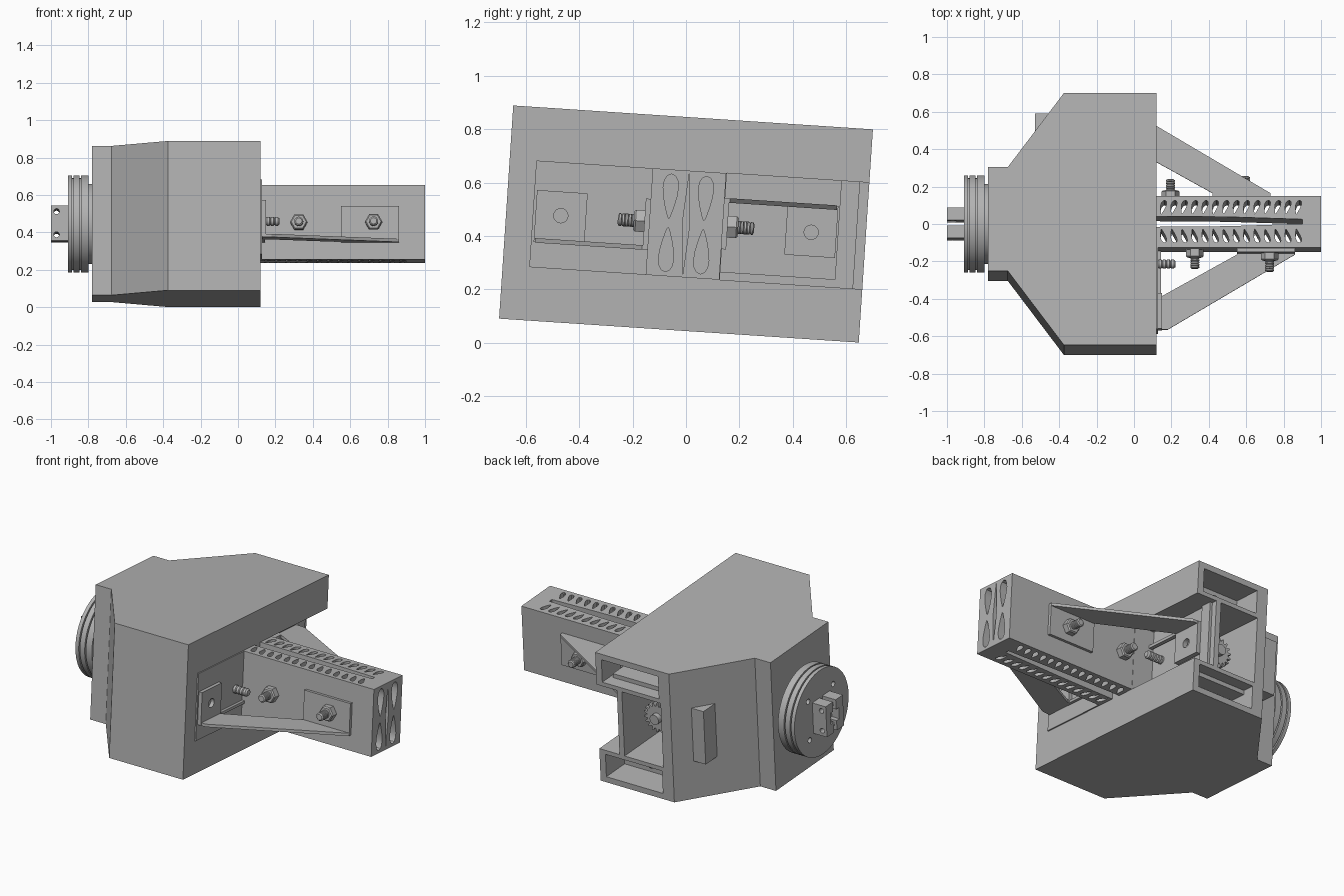
import bpy, bmesh
from math import pi, cos, sin, radians
from mathutils import Matrix, Vector

if "Cube" in bpy.data.objects:
    bpy.data.objects.remove(bpy.data.objects["Cube"], do_unlink=True)

grey = bpy.data.materials.new("plain grey")
grey.use_nodes = True
GREY = (0.45, 0.45, 0.45, 1)
grey.diffuse_color = GREY
grey.node_tree.nodes["Principled BSDF"].inputs["Base Color"].default_value = GREY
parts = []


def finish(name, bm, keep=True):
    bmesh.ops.recalc_face_normals(bm, faces=bm.faces)
    mesh = bpy.data.meshes.new(name)
    bm.to_mesh(mesh)
    bm.free()
    mesh.materials.append(grey)
    ob = bpy.data.objects.new(name, mesh)
    bpy.context.collection.objects.link(ob)
    if keep:
        parts.append(ob)
    return ob


def add_prism(bm, points, low, high, axis="z"):
    """Extrude a 2D outline along an axis."""
    place = {"z": lambda a, b, c: (a, b, c), "x": lambda a, b, c: (c, a, b),
             "y": lambda a, b, c: (a, c, b)}[axis]
    rings = [[bm.verts.new(place(a, b, h)) for a, b in points] for h in (low, high)]
    n = len(points)
    for ring in rings:
        bm.faces.new(ring)
    for i in range(n):
        j = (i + 1) % n
        bm.faces.new((rings[0][i], rings[0][j], rings[1][j], rings[1][i]))


def add_box(bm, x, y, z):
    add_prism(bm, [(x[0], y[0]), (x[1], y[0]), (x[1], y[1]), (x[0], y[1])], *z)


def box(name, x, y, z):
    bm = bmesh.new()
    add_box(bm, x, y, z)
    return finish(name, bm)


def lathe(name, profile, origin, direction, sides=32):
    """Revolve (radius, height) points about an axis."""
    bm = bmesh.new()
    rings = [[bm.verts.new((r * cos(2 * pi * i / sides), r * sin(2 * pi * i / sides), h))
              for i in range(sides)] for r, h in profile]
    for a, b in zip(rings, rings[1:]):
        for i in range(sides):
            j = (i + 1) % sides
            bm.faces.new((a[i], a[j], b[j], b[i]))
    bm.faces.new(rings[0])
    bm.faces.new(rings[-1])
    turn = Vector((0, 0, 1)).rotation_difference(Vector(direction)).to_matrix().to_4x4()
    bm.transform(Matrix.Translation(origin) @ turn)
    return finish(name, bm)


def carve(ob, bm):
    """Subtract the cutter shapes from a part."""
    cutter = finish("cutter", bm, keep=False)
    cutter.hide_render = True
    mod = ob.modifiers.new("cut", "BOOLEAN")
    mod.operation, mod.solver, mod.object = "DIFFERENCE", "EXACT", cutter
    bpy.context.view_layer.update()
    mesh = bpy.data.meshes.new_from_object(ob.evaluated_get(bpy.context.evaluated_depsgraph_get()))
    ob.modifiers.clear()
    ob.data = mesh
    bpy.data.objects.remove(cutter, do_unlink=True)


def teardrop(cx, cy, half_w, half_h, flip):
    """Outline that is round at one end and narrow at the other."""
    pts = []
    for i in range(16):
        t = 2 * pi * i / 16
        width = half_w * (0.62 + 0.38 * sin(t))
        pts.append((cx + cos(t) * width, cy + flip * sin(t) * half_h))
    return pts


def circle(cx, cy, r, n=16):
    return [(cx + r * cos(2 * pi * i / n), cy + r * sin(2 * pi * i / n)) for i in range(n)]


# Housing
side = [(-0.78, 0.278), (-0.675, 0.278), (-0.375, 0.675), (0.12, 0.675)]
bm = bmesh.new()
add_prism(bm, side + [(x, -y) for x, y in reversed(side)], -0.4, 0.4)
housing = finish("housing", bm)
bm = bmesh.new()
add_box(bm, (-0.016, 0.2), (0.14, 0.8), (-0.2, 0.2))
carve(housing, bm)
bm = bmesh.new()
add_box(bm, (-0.31, -0.05), (0.32, 0.8), (-0.2, 0.2))
for s in (-1, 1):
    add_box(bm, (-0.3, 0.08), (0.5, 0.8), sorted((s * 0.225, s * 0.365)))
carve(housing, bm)
box("slot_post", (-0.03, 0.0), (0.57, 0.64), (-0.2, 0.2))
box("slot_lip", (-0.02, -0.005), (0.14, 0.57), (-0.2, -0.17))
for s in (-1, 1):
    box("pocket_rib", (-0.3, 0.06), (0.5, 0.6), sorted((s * 0.225, s * 0.25)))
    lathe("pocket_screw", [(0.025, 0), (0.025, 0.03), (0.012, 0.04)], (-0.12, 0.5, s * 0.3), (0, 1, 0))

# Side boss on the sloped wall
bm = bmesh.new()
add_prism(bm, [(-0.53, 0.46), (-0.53, 0.58), (-0.45, 0.58), (-0.42, 0.56), (-0.42, 0.46)], -0.165, 0.165)
boss = finish("side_boss", bm)

# Gear and screws inside the housing
bm = bmesh.new()
outline = []
for i in range(18):
    for k, r in enumerate((0.07, 0.07, 0.09, 0.09)):
        t = 2 * pi * (i + k / 4) / 18
        outline.append((-0.17 + r * cos(t), r * sin(t)))
add_prism(bm, outline, 0.46, 0.52, "y")
finish("gear", bm)
lathe("gear_shaft", [(0.03, 0), (0.03, 0.25)], (-0.17, 0.3, 0), (0, 1, 0))
for z in (-0.14, 0.14):
    lathe("inner_screw", [(0.035, 0), (0.035, 0.03), (0.018, 0.03), (0.018, 0.02)],
          (-0.24, 0.32, z), (0, 1, 0))

# Arm: two perforated halves with a tapering gap
arm = box("arm", (0.0, 1.0), (-0.138, 0.138), (-0.2, 0.2))
bm = bmesh.new()
add_prism(bm, [(-0.1, 0.03), (-0.1, -0.03), (0.5, -0.025), (0.9, -0.012), (0.9, 0.012), (0.5, 0.025)], -0.3, 0.3)
for s in (-1, 1):
    for i in range(14):
        shape = teardrop(0.155 + i * 0.0555, s * 0.077, 0.021, 0.036, s)
        lean = [(x + (y - s * 0.077) * s * 0.25, y) for x, y in shape]
        add_prism(bm, lean, -0.3, 0.3)
carve(arm, bm)
bm = bmesh.new()
for s in (-1, 1):
    for t in (-1, 1):
        add_prism(bm, teardrop(s * 0.066, t * 0.1, 0.04, 0.083, t), 0.93, 1.1, "x")
add_prism(bm, [(0, -0.192), (0.014, 0), (0, 0.192), (-0.014, 0)], 0.905, 1.1, "x")
carve(arm, bm)


def threaded(name, origin, direction, length, radius=0.024):
    profile = []
    steps = 5
    for i in range(steps):
        profile += [(radius, length * i / steps), (radius, length * (i + 0.6) / steps),
                    (radius * 0.8, length * (i + 0.8) / steps)]
    lathe(name, profile + [(radius * 0.7, length)], origin, direction, 16)


def bolt(x, y):
    lathe("hex_nut", [(0.047, 0), (0.047, 0.035), (0.04, 0.042)], (x, y, 0), (0, -1, 0), 6)
    threaded("bolt_thread", (x, y - 0.04, 0), (0, -1, 0), 0.062)


# One bracket with its bolts, then the same turned half round for the back
def bracket_set(shift, back):
    start = len(parts)
    bm = bmesh.new()
    base_x, wall = 0.12 + shift, -0.138
    add_box(bm, (base_x, base_x + 0.03), (-0.565, -0.375), (-0.105, 0.09))
    carve_hole = bmesh.new()
    add_prism(carve_hole, circle(-0.47, 0, 0.027), base_x - 0.1, base_x + 0.1, "x")
    carve(finish("bracket_foot", bm), carve_hole)
    x = shift
    bm = bmesh.new()
    add_prism(bm, [(0.13 + x, -0.56), (0.18 + x, -0.56), (0.86 + x, wall - 0.02), (0.86 + x, wall),
                   (0.55 + x, wall), (0.55 + x, wall - 0.02), (0.15 + x, -0.38), (0.13 + x, -0.38)],
              -0.107, -0.09)
    finish("bracket_web", bm)
    box("bracket_pad", (0.55 + x, 0.86 + x), (wall - 0.018, wall), (-0.105, 0.085))
    box("bracket_ledge", (0.121 + x, 0.145 + x), (-0.4, wall), (-0.107, -0.09))
    bolt(0.325 + x, wall)
    bolt(0.725 + x, wall - 0.016)
    threaded("stud", (0.11 + x, -0.215, 0), (1, 0, 0), 0.112)
    if back:
        for ob in parts[start:]:
            ob.data.transform(Matrix.Rotation(pi, 4, "X"))


bracket_set(0, False)
bracket_set(-0.13, True)
box("face_plate", (0.1, 0.128), (-0.575, -0.13), (-0.2, 0.2))

# Wheel at the end of the housing
groove = [(0.215, -0.77), (0.215, -0.8)]
for a, b in ((-0.8, -0.84), (-0.848, -0.88), (-0.888, -0.91)):
    groove += [(0.245, a), (0.26, a), (0.26, b), (0.245, b)]
wheel = lathe("wheel", groove, (0, 0, 0), (0, 0, 1), 64)
wheel.data.transform(Matrix.Rotation(pi / 2, 4, "Y"))
bm = bmesh.new()
for i in range(4):
    t = pi / 4 + i * pi / 2
    add_prism(bm, circle(0.17 * cos(t), 0.17 * sin(t), 0.016), -1, -0.87, "x")
carve(wheel, bm)

# Twin lugs on the wheel
for s in (-1, 1):
    lug = box("lug", (-1.0, -0.9), sorted((s * 0.014, s * 0.082)), (-0.095, 0.095))
    bm = bmesh.new()
    for z in (-0.062, 0.062):
        add_prism(bm, circle(-0.97, z, 0.015), -0.3, 0.3, "y")
    add_box(bm, (-1.1, -0.95), sorted((0, s * 0.04)), (-0.035, 0.035))
    carve(lug, bm)

# Lean everything slightly to the back and shade
lean = Matrix.Translation((0, 0, 0.445)) @ Matrix.Rotation(radians(-3.8), 4, "X")
bpy.ops.object.select_all(action="DESELECT")
for ob in parts:
    ob.data.transform(lean)
    ob.select_set(True)
bpy.context.view_layer.objects.active = parts[0]
bpy.ops.object.shade_smooth_by_angle(angle=radians(30))
